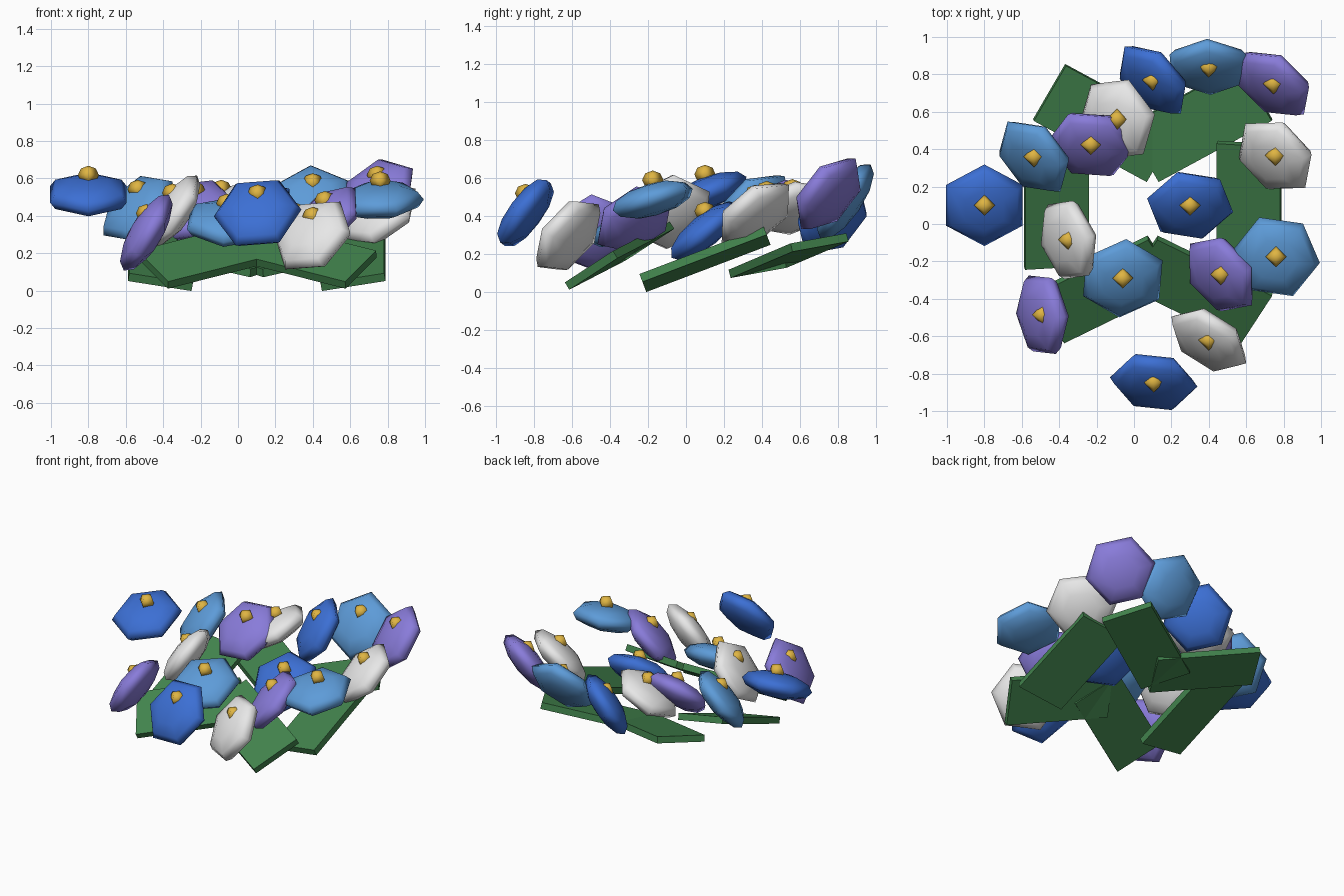
import bpy, bmesh
from math import radians, sin, cos, pi
from mathutils import Vector, Matrix

cube = bpy.data.objects.get("Cube")
if cube:
    bpy.data.objects.remove(cube, do_unlink=True)


def material(name, rgb):
    m = bpy.data.materials.new(name)
    m.use_nodes = True
    m.diffuse_color = (*rgb, 1)
    m.node_tree.nodes["Principled BSDF"].inputs["Base Color"].default_value = (*rgb, 1)
    return m


BLUE = material("deep_blue", (0.045, 0.16, 0.66))
SKY = material("light_blue", (0.11, 0.33, 0.69))
PURPLE = material("purple", (0.25, 0.20, 0.70))
WHITE = material("white", (0.80, 0.80, 0.80))
YELLOW = material("yellow", (0.74, 0.46, 0.055))
GREEN = material("leaf_green", (0.055, 0.23, 0.075))


def add_object(name, bm, mat, matrix, smooth=False):
    bmesh.ops.recalc_face_normals(bm, faces=bm.faces)
    for f in bm.faces:
        f.smooth = smooth
    mesh = bpy.data.meshes.new(name)
    bm.to_mesh(mesh)
    bm.free()
    mesh.materials.append(mat)
    ob = bpy.data.objects.new(name, mesh)
    ob.matrix_world = matrix
    bpy.context.collection.objects.link(ob)
    return ob


def faceted_ball(sides, rings, radius, half_height):
    """Half-circle profile spun round z, with a corner on the x axis."""
    bm = bmesh.new()
    angles = [pi * i / rings - pi / 2 for i in range(rings + 1)]
    verts = [bm.verts.new((radius * cos(a), 0, half_height * sin(a))) for a in angles]
    edges = [bm.edges.new(pair) for pair in zip(verts, verts[1:])]
    bmesh.ops.spin(bm, geom=verts + edges, cent=(0, 0, 0), axis=(0, 0, 1),
                   angle=2 * pi, steps=sides)
    bmesh.ops.remove_doubles(bm, verts=bm.verts, dist=0.0005)
    return bm


def frame(center, normal, heading):
    """Tilted frame whose x axis seen from above points along heading."""
    n = Vector(normal).normalized()
    h = Vector((cos(radians(heading)), sin(radians(heading)), 0))
    h.z = -(n.x * h.x + n.y * h.y) / n.z
    h.normalize()
    rot = Matrix((h, n.cross(h), n)).transposed().to_4x4()
    return Matrix.Translation(center) @ rot


# Flower heads: colour, centre, facing direction, heading of one corner
flowers = [
    (BLUE, (-0.80, 0.10, 0.515), (0, -0.38, 0.92), 90),
    (SKY, (-0.535, 0.36, 0.44), (-0.58, -0.52, 0.64), -53),
    (PURPLE, (-0.23, 0.425, 0.43), (-0.13, -0.65, 0.74), -4),
    (WHITE, (-0.09, 0.56, 0.44), (-0.48, -0.20, 0.85), -53),
    (WHITE, (-0.35, -0.085, 0.42), (-0.80, -0.20, 0.56), -60),
    (PURPLE, (-0.49, -0.485, 0.31), (-0.85, -0.10, 0.50), -71),
    (BLUE, (0.105, -0.845, 0.415), (-0.13, -0.80, 0.59), -6),
    (SKY, (-0.06, -0.29, 0.365), (0.05, -0.45, 0.87), 85),
    (SKY, (0.40, 0.84, 0.475), (-0.03, -0.83, 0.56), 95),
    (PURPLE, (0.745, 0.75, 0.515), (-0.49, -0.66, 0.58), -45),
    (WHITE, (0.755, 0.365, 0.41), (-0.48, -0.52, 0.71), -47),
    (BLUE, (0.10, 0.77, 0.39), (-0.60, -0.60, 0.53), -50),
    (BLUE, (0.30, 0.10, 0.32), (0.03, -0.62, 0.78), -9),
    (PURPLE, (0.465, -0.27, 0.38), (-0.60, -0.45, 0.66), -45),
    (WHITE, (0.40, -0.62, 0.295), (-0.48, -0.70, 0.53), -32),
    (SKY, (0.76, -0.175, 0.485), (-0.05, -0.28, 0.95), -8),
]
for i, (mat, center, normal, heading) in enumerate(flowers, 1):
    add_object(f"flower_head_{i}", faceted_ball(6, 6, 0.236, 0.085), mat,
               frame(center, normal, heading), smooth=True)
    # Upright yellow centre half sunk into the head
    top = Matrix.Translation(Vector(center) + Vector((0, 0, 0.103)))
    add_object(f"flower_center_{i}", faceted_ball(4, 4, 0.056, 0.05), YELLOW, top,
               smooth=True)

# Leaves: three tilted slabs on the left, mirrored to the right about MID
MID = 0.10
leaves = [
    ("side", (-0.415, 0.10, 0.17), (0.18, -0.38), 90),
    ("back", (-0.15, 0.54, 0.19), (0.10, -0.24), -28.4),
    ("front", (-0.15, -0.35, 0.19), (0.05, -0.62), 26),
]
for name, (x, y, z), (nx, ny), heading in leaves:
    for side, s in (("right", 1), ("left", -1)):
        bm = bmesh.new()
        bmesh.ops.create_cube(bm, size=1)
        bmesh.ops.scale(bm, vec=(0.70, 0.345, 0.045), verts=bm.verts)
        center = (MID + s * (x - MID), y, z)
        turn = heading if s == 1 else 180 - heading
        add_object(f"{name}_leaf_{side}", bm, GREEN, frame(center, (s * nx, ny, 1), turn))
